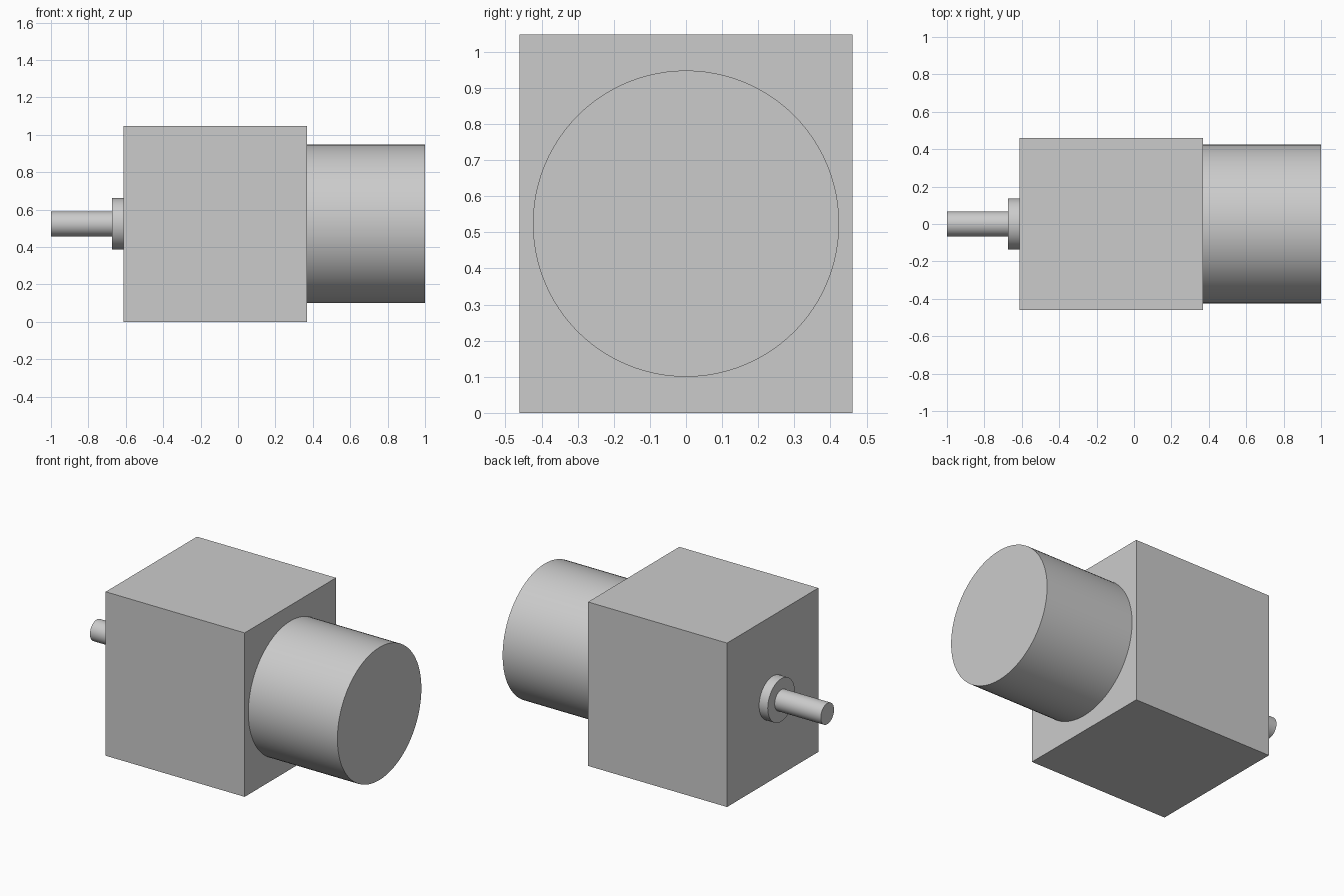
import bpy
import math

cube = bpy.data.objects.get("Cube")
if cube:
    bpy.data.objects.remove(cube, do_unlink=True)

grey = bpy.data.materials.new("plain_grey")
grey.use_nodes = True
colour = (0.6, 0.6, 0.6, 1)
grey.diffuse_color = colour
grey.node_tree.nodes["Principled BSDF"].inputs["Base Color"].default_value = colour

AXIS_Z = 0.524


def finish(name):
    obj = bpy.context.object
    obj.name = name
    obj.data.materials.append(grey)
    bpy.ops.object.transform_apply(location=False, rotation=True, scale=True)
    return obj


def x_cylinder(name, x0, x1, radius):
    """Smooth round part lying along the x axis."""
    bpy.ops.mesh.primitive_cylinder_add(
        vertices=96, radius=radius, depth=x1 - x0,
        location=((x0 + x1) / 2, 0, AXIS_Z), rotation=(0, math.pi / 2, 0))
    finish(name)
    bpy.ops.object.shade_smooth_by_angle(angle=math.radians(30))


# Gearbox housing
x0, x1 = -0.613, 0.37
bpy.ops.mesh.primitive_cube_add(size=1, location=((x0 + x1) / 2, 0, AXIS_Z))
bpy.context.object.scale = (x1 - x0, 0.922, 2 * AXIS_Z)
finish("gearbox_housing")

# Motor body, shaft collar and output shaft
x_cylinder("motor_body", x1, 1.0, 0.424)
x_cylinder("shaft_collar", -0.674, x0, 0.137)
x_cylinder("output_shaft", -1.0, -0.674, 0.067)
